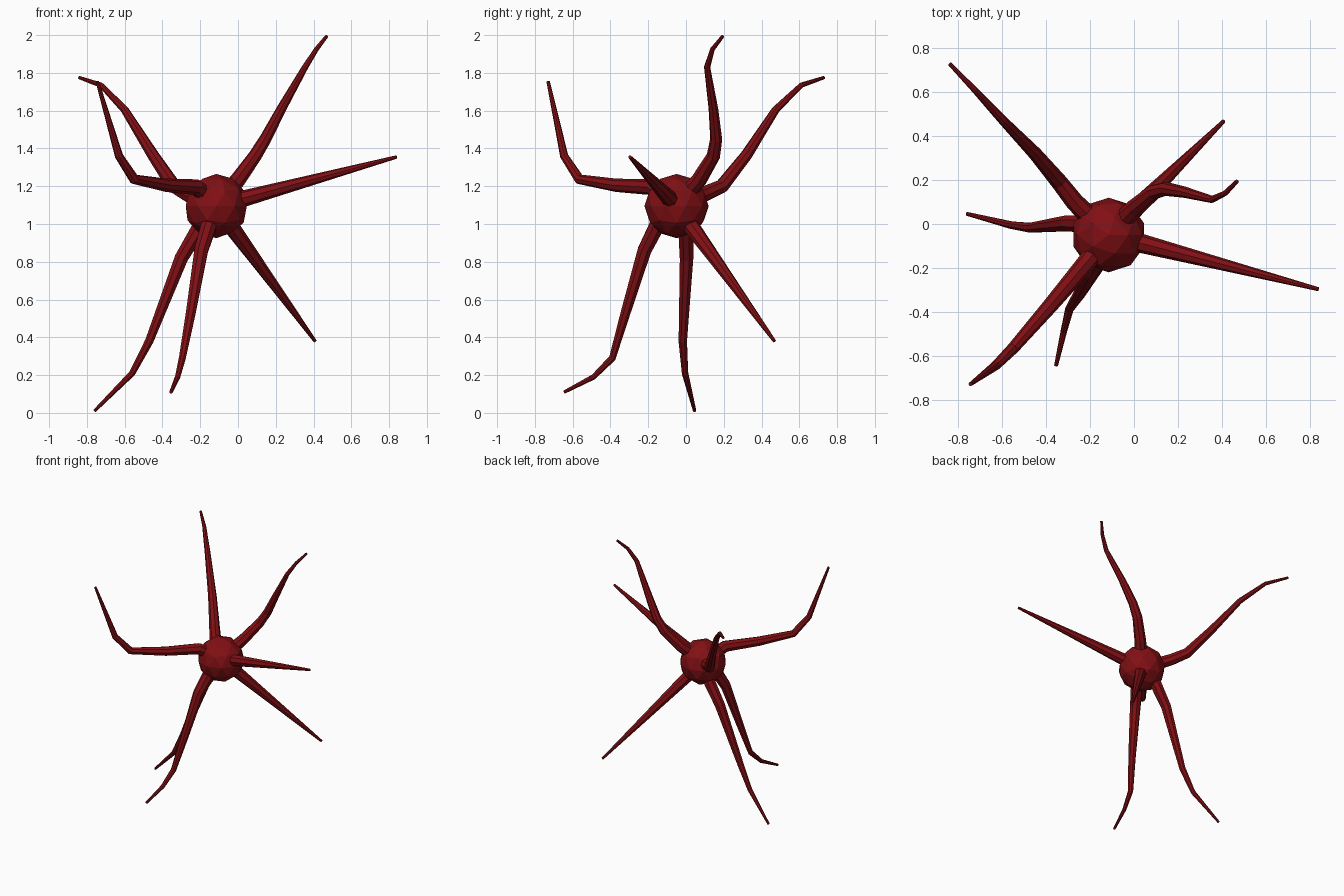
import bpy
from mathutils import Vector

if "Cube" in bpy.data.objects:
    bpy.data.objects.remove(bpy.data.objects["Cube"])

red = bpy.data.materials.new("dark red")
red.diffuse_color = (0.22, 0.005, 0.007, 1)
red.use_nodes = True
red.node_tree.nodes["Principled BSDF"].inputs["Base Color"].default_value = red.diffuse_color

CENTRE = Vector((-0.115, -0.05, 1.095))
BASE_R, TIP_R = 0.046, 0.009

# Round core
bpy.ops.mesh.primitive_ico_sphere_add(subdivisions=2, radius=0.17, location=CENTRE)
core = bpy.context.object
core.name = "core"
core.data.materials.append(red)


def tentacle(name, pts):
    """Tapered faceted tube running from the core through the points."""
    pts = [CENTRE.lerp(Vector(pts[0]), min(1, 0.1 / (Vector(pts[0]) - CENTRE).length))] + [Vector(p) for p in pts]
    lengths = [0]
    for a, b in zip(pts, pts[1:]):
        lengths.append(lengths[-1] + (b - a).length)
    curve = bpy.data.curves.new(name, 'CURVE')
    curve.dimensions = '3D'
    curve.bevel_depth = 1
    curve.bevel_resolution = 2
    curve.use_fill_caps = True
    spline = curve.splines.new('POLY')
    spline.points.add(len(pts) - 1)
    spline.use_smooth = False
    for sp, p, d in zip(spline.points, pts, lengths):
        sp.co = (*p, 1)
        sp.radius = BASE_R + (TIP_R - BASE_R) * d / lengths[-1]
    curve.materials.append(red)
    obj = bpy.data.objects.new(name, curve)
    bpy.context.collection.objects.link(obj)
    # Turn the tube into a plain mesh
    bpy.ops.object.select_all(action='DESELECT')
    obj.select_set(True)
    bpy.context.view_layer.objects.active = obj
    bpy.ops.object.convert(target='MESH')


# Two straight tentacles
tentacle("right_tentacle", [(0.84, -0.297, 1.355)])
tentacle("lower_back_tentacle", [(0.408, 0.468, 0.38)])

# Five bent tentacles
tentacle("upper_right_tentacle", [
    (0.0, 0.07, 1.235), (0.09, 0.145, 1.36), (0.145, 0.16, 1.45), (0.23, 0.145, 1.61),
    (0.355, 0.112, 1.83), (0.415, 0.14, 1.925), (0.47, 0.195, 1.995)])
tentacle("upper_back_tentacle", [
    (-0.27, 0.10, 1.16), (-0.34, 0.19, 1.20), (-0.45, 0.32, 1.365),
    (-0.60, 0.475, 1.605), (-0.725, 0.61, 1.735), (-0.84, 0.73, 1.775)])
tentacle("upper_front_tentacle", [
    (-0.22, -0.18, 1.195), (-0.38, -0.37, 1.205), (-0.55, -0.565, 1.237),
    (-0.63, -0.645, 1.36), (-0.745, -0.73, 1.755)])
tentacle("lower_left_tentacle", [
    (-0.21, 0.0, 0.97), (-0.30, 0.003, 0.82), (-0.47, -0.017, 0.38),
    (-0.56, -0.005, 0.21), (-0.76, 0.046, 0.01)])
tentacle("lower_front_tentacle", [
    (-0.155, -0.155, 0.99), (-0.195, -0.22, 0.86), (-0.25, -0.32, 0.53),
    (-0.295, -0.39, 0.29), (-0.32, -0.49, 0.19), (-0.355, -0.645, 0.11)])
